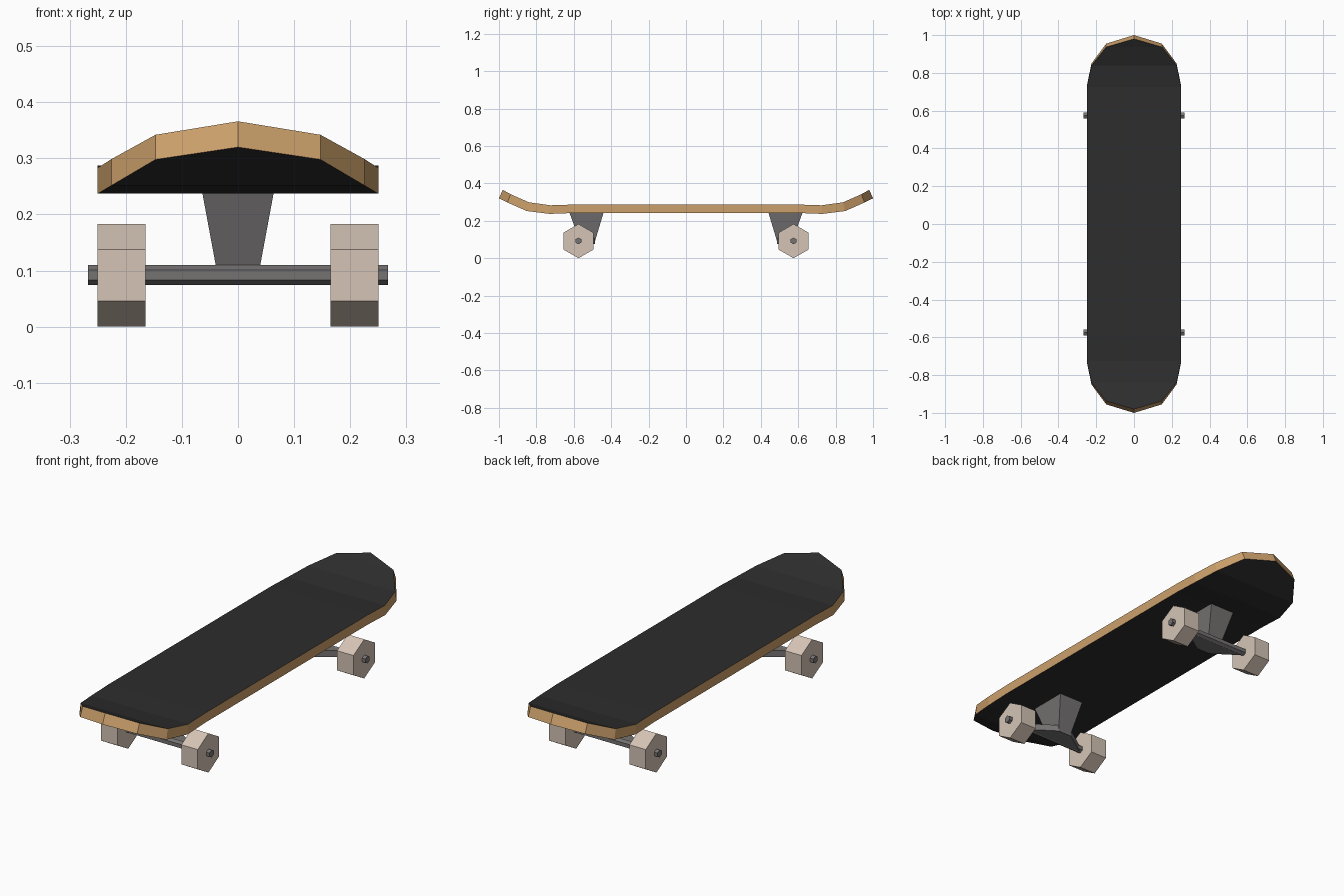
import bpy, bmesh, math
from mathutils import Matrix

if "Cube" in bpy.data.objects:
    bpy.data.objects.remove(bpy.data.objects["Cube"])


def material(name, rgb):
    m = bpy.data.materials.new(name)
    m.diffuse_color = (*rgb, 1)
    m.use_nodes = True
    m.node_tree.nodes["Principled BSDF"].inputs["Base Color"].default_value = m.diffuse_color
    return m


grip = material("black grip", (0.026, 0.026, 0.026))
wood = material("maple wood", (0.60, 0.35, 0.145))
metal = material("grey metal", (0.18, 0.172, 0.17))
rubber = material("cream wheel", (0.66, 0.55, 0.46))


def finish(name, bm, mats):
    bmesh.ops.recalc_face_normals(bm, faces=bm.faces)
    me = bpy.data.meshes.new(name)
    bm.to_mesh(me)
    bm.free()
    for m in mats:
        me.materials.append(m)
    ob = bpy.data.objects.new(name, me)
    bpy.context.collection.objects.link(ob)
    return ob


def loft(name, low, high, mat):
    # solid between two matching rings of points
    bm = bmesh.new()
    a = [bm.verts.new(p) for p in low]
    b = [bm.verts.new(p) for p in high]
    n = len(a)
    bm.faces.new(a)
    bm.faces.new(b)
    for i in range(n):
        j = (i + 1) % n
        bm.faces.new((a[i], a[j], b[j], b[i]))
    return finish(name, bm, [mat])


def hex_rod(name, x0, x1, y, z, r, mat):
    # six-sided rod along x with a corner pointing up
    ring = [(y + r * math.sin(k * math.pi / 3), z + r * math.cos(k * math.pi / 3)) for k in range(6)]
    return loft(name, [(x0, *p) for p in ring], [(x1, *p) for p in ring], mat)


# Deck: stations of half width, bottom (y, z), top (y, z)
half = [(0.25, 0.60, 0.242, 0.60, 0.287),
        (0.25, 0.73, 0.237, 0.725, 0.283),
        (0.225, 0.85, 0.252, 0.84, 0.299),
        (0.147, 0.955, 0.298, 0.937, 0.342),
        (0.0, 1.0, 0.320, 0.98, 0.366)]
stations = [(w, -y0, z0, -y1, z1) for w, y0, z0, y1, z1 in reversed(half)] + half
bm = bmesh.new()
rows = []
for w, y0, z0, y1, z1 in stations:
    sides = (-1, 1) if w else (0,)
    rows.append([[bm.verts.new((s * w, y, z)) for s in sides] for y, z in ((y0, z0), (y1, z1))])
for r, s in zip(rows, rows[1:]):
    for level in (0, 1):
        bm.faces.new(r[level] + s[level][::-1])
    for k in (0, -1):
        f = bm.faces.new((r[0][k], s[0][k], s[1][k], r[1][k]))
        f.material_index = 1
finish("deck", bm, [grip, wood])

# Trucks and wheels, mirrored front to back
for d, end in ((-1, "front"), (1, "back")):
    y = 0.575 * d

    def rect(w, ya, yb, z):
        return [(-w, ya * d, z), (w, ya * d, z), (w, yb * d, z), (-w, yb * d, z)]

    loft(end + "_truck_base", rect(0.036, 0.487, 0.567, 0.09), rect(0.065, 0.44, 0.624, 0.246), metal)

    # tapered hanger reaching inward from the axle
    plan = [(-0.165, 0.575), (0.165, 0.575), (0.036, 0.487), (-0.036, 0.487)]
    loft(end + "_hanger", [(x, v * d, 0.077) for x, v in plan],
         [(x, v * d, 0.107) for x, v in plan], metal)

    hex_rod(end + "_axle", -0.267, 0.267, y, 0.0925, 0.0178, metal)
    for s, side in ((-1, "left"), (1, "right")):
        hex_rod(f"{end}_{side}_wheel", s * 0.165, s * 0.25, y, 0.0915, 0.0915, rubber)
